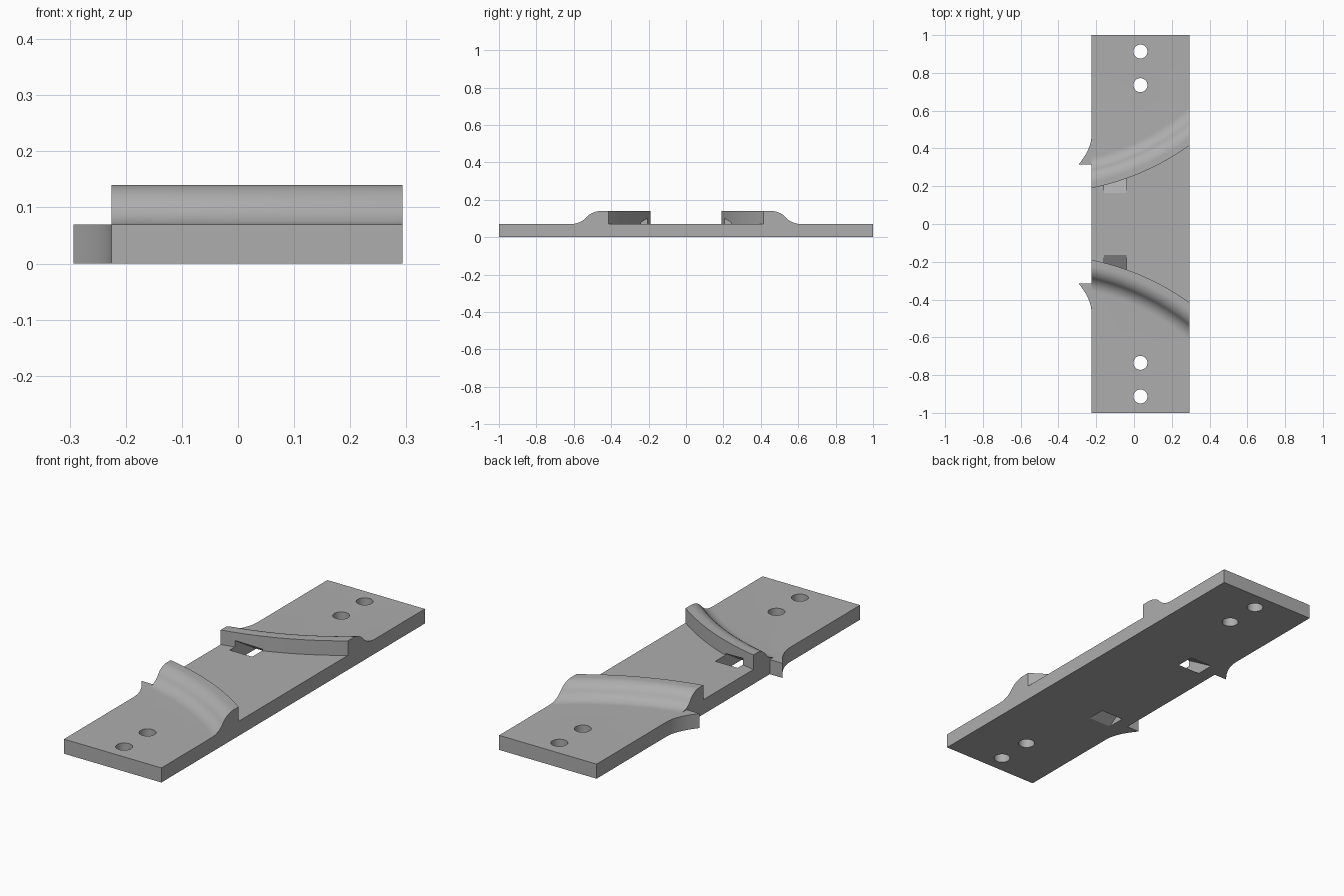
import bpy, bmesh, math
from mathutils import Vector

cube = bpy.data.objects.get("Cube")
if cube:
    bpy.data.objects.remove(cube, do_unlink=True)

LEFT, RIGHT, THICK, TOP = -0.225, 0.293, 0.07, 0.14

grey = bpy.data.materials.new("mid_grey")
grey.use_nodes = True
grey.diffuse_color = (0.42, 0.42, 0.42, 1)
grey.node_tree.nodes["Principled BSDF"].inputs["Base Color"].default_value = grey.diffuse_color


def loft(name, sections):
    """Skin a row of closed cross-sections and cap both ends."""
    bm = bmesh.new()
    rings = [[bm.verts.new(p) for p in ring] for ring in sections]
    for a, b in zip(rings, rings[1:]):
        for i in range(len(a)):
            j = (i + 1) % len(a)
            bm.faces.new((a[i], a[j], b[j], b[i]))
    bm.faces.new(rings[0])
    bm.faces.new(rings[-1])
    bmesh.ops.recalc_face_normals(bm, faces=bm.faces)
    mesh = bpy.data.meshes.new(name)
    bm.to_mesh(mesh)
    bm.free()
    mesh.materials.append(grey)
    obj = bpy.data.objects.new(name, mesh)
    bpy.context.collection.objects.link(obj)
    return obj


def upright(name, outline, z0, z1):
    return loft(name, [[(x, y, z) for x, y in outline] for z in (z0, z1)])


def combine(target, tool, operation):
    """Apply a boolean and discard the helper."""
    tool.hide_render = True
    mod = target.modifiers.new(tool.name, "BOOLEAN")
    mod.operation, mod.object, mod.solver = operation, tool, "EXACT"
    bpy.context.view_layer.objects.active = target
    bpy.ops.object.modifier_apply(modifier=mod.name)
    bpy.data.objects.remove(tool, do_unlink=True)


# Ridge guide: circular arc through the inner wall's two ends
start, end, radius = Vector((LEFT, 0.19)), Vector((RIGHT, 0.415)), 1.35
chord = end - start
normal = Vector((-chord.y, chord.x)).normalized()
centre = (start + end) / 2 + normal * math.sqrt(radius ** 2 - (chord.length / 2) ** 2)

# Ridge profile (distance from inner wall, height): wall, flat crest, S-shaped slope
run, drop, crest = 0.13, TOP - THICK, 0.03
bend = 2 * math.atan(drop / run)
arc_r = run / 2 / math.sin(bend)
steps = [bend * i / 10 for i in range(11)]
profile = [(0, 0.03), (0, TOP)]
profile += [(crest + arc_r * math.sin(a), TOP - arc_r * (1 - math.cos(a))) for a in steps]
profile += [(crest + run - arc_r * math.sin(a), THICK + arc_r * (1 - math.cos(a)))
            for a in reversed(steps[:-1])]
profile.append((crest + run, 0.03))


def ridge_section(x, side):
    return [(x, side * (centre.y - math.sqrt((radius - d) ** 2 - (x - centre.x) ** 2)), z)
            for d, z in profile]


# Base plate
body = upright("base_plate", [(LEFT, -1), (RIGHT, -1), (RIGHT, 1), (LEFT, 1)], 0, THICK)

for side in (1, -1):
    # Curved ridge
    xs = [LEFT + (RIGHT - LEFT) * i / 32 for i in range(33)]
    combine(body, loft("ridge", [ridge_section(x, side) for x in xs]), "UNION")

    # Side fin with a concave flank
    flank = [(-0.293 + 0.068 * math.sin(t), 0.47 - 0.155 * math.cos(t))
             for t in (math.pi / 2 * i / 12 for i in range(13))]
    flank = [(LEFT - 0.068 * (1 - math.sin(math.radians(30 + 5 * i))) * 2,
              0.315 + 0.155 * i / 12) for i in range(13)]
    fin = [(-0.2, 0.315)] + flank + [(-0.2, 0.47)]
    combine(body, upright("fin", [(x, side * y) for x, y in fin], 0, THICK), "UNION")

    # Slanted slot running down and outward under the ridge
    slope = 0.112 / THICK
    slot = [(0.277 + slope * 0.05, -0.05), (0.366 + slope * 0.05, -0.05),
            (0.366 - slope * 0.12, 0.12), (0.277 - slope * 0.12, 0.12)]
    cutter = loft("slot", [[(x, side * y, z) for y, z in slot] for x in (-0.16, -0.04)])
    combine(body, cutter, "DIFFERENCE")

    # Screw holes
    for y in (0.735, 0.913):
        circle = [(0.034 + 0.037 * math.cos(a), side * y + 0.037 * math.sin(a))
                  for a in (math.tau * i / 40 for i in range(40))]
        combine(body, upright("screw_hole", circle, -0.1, 0.2), "DIFFERENCE")

bpy.ops.object.select_all(action="DESELECT")
body.select_set(True)
bpy.context.view_layer.objects.active = body
bpy.ops.object.shade_smooth_by_angle(angle=math.radians(25))
